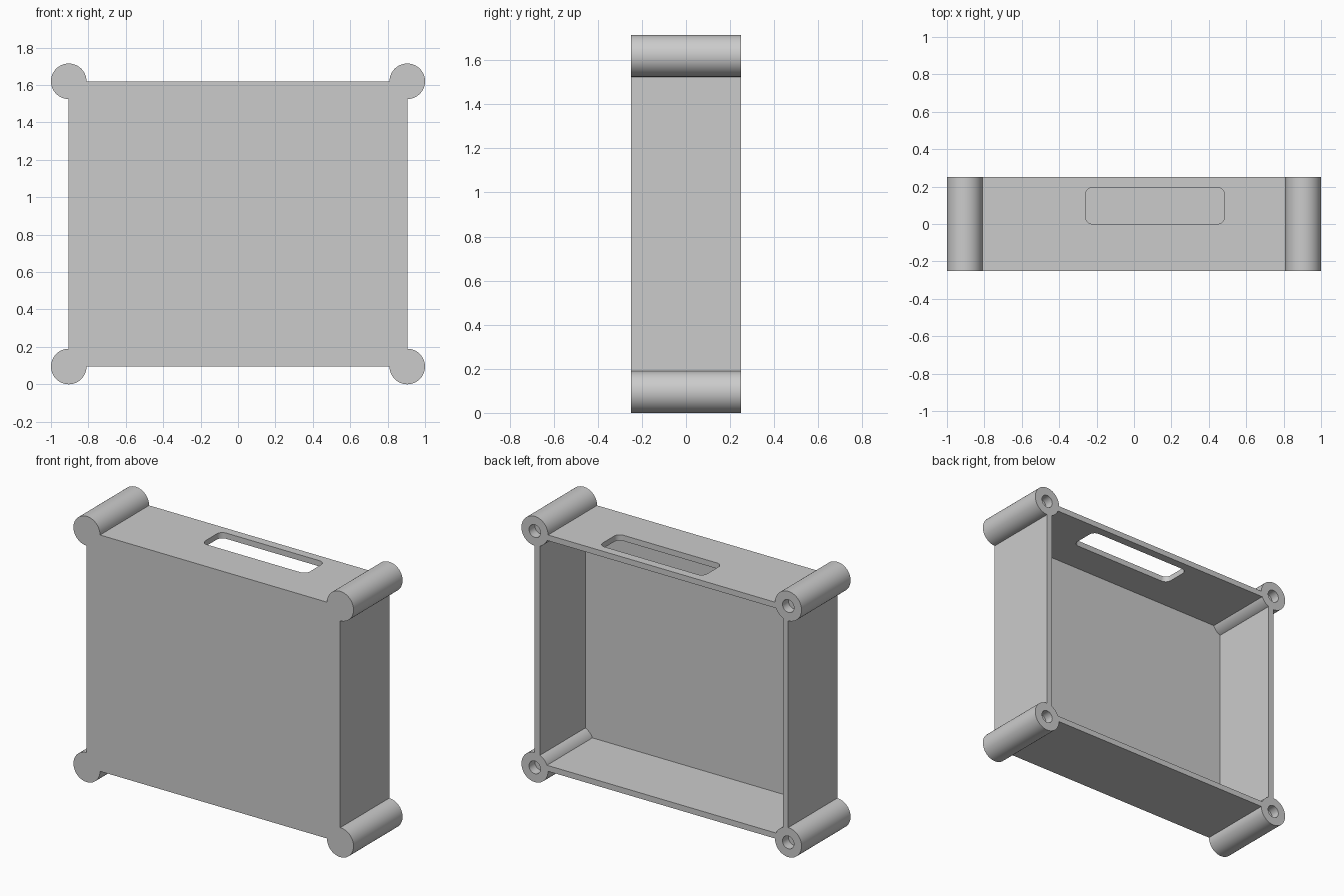
import bpy, bmesh
from math import sin, cos, asin, radians, degrees
from mathutils import Vector

cube = bpy.data.objects.get("Cube")
if cube:
    bpy.data.objects.remove(cube)

R = 0.095                  # corner post radius
X, ZLO, ZHI = 1 - R, R, 1.62
Y = 0.25                   # half depth
WALL = 0.037
CORNERS = [(X, ZHI), (-X, ZHI), (-X, ZLO), (X, ZLO)]

grey = bpy.data.materials.new("plain grey")
grey.use_nodes = True
grey.diffuse_color = (0.6, 0.6, 0.6, 1)
grey.node_tree.nodes["Principled BSDF"].inputs["Base Color"].default_value = grey.diffuse_color


def arc(cx, cy, r, start, end, steps):
    """Points on an arc, angles in degrees."""
    angles = [radians(start + (end - start) * i / steps) for i in range(steps + 1)]
    return [(cx + r * cos(a), cy + r * sin(a)) for a in angles]


def prism(name, outline, low, high, axis="y"):
    """Closed outline pushed along y or z."""
    bm = bmesh.new()
    place = (lambda p: (p[0], low, p[1])) if axis == "y" else (lambda p: (p[0], p[1], low))
    face = bm.faces.new([bm.verts.new(place(p)) for p in outline])
    new = bmesh.ops.extrude_face_region(bm, geom=[face])["geom"]
    step = Vector((0, high - low, 0)) if axis == "y" else Vector((0, 0, high - low))
    bmesh.ops.translate(bm, vec=step, verts=[v for v in new if isinstance(v, bmesh.types.BMVert)])
    bmesh.ops.recalc_face_normals(bm, faces=bm.faces)
    mesh = bpy.data.meshes.new(name)
    bm.to_mesh(mesh)
    bm.free()
    mesh.materials.append(grey)
    obj = bpy.data.objects.new(name, mesh)
    bpy.context.collection.objects.link(obj)
    return obj


def cut(target, cutter):
    cutter.hide_render = True
    mod = target.modifiers.new("cut", "BOOLEAN")
    mod.operation, mod.solver, mod.object = "DIFFERENCE", "EXACT", cutter
    bpy.context.view_layer.objects.active = target
    bpy.ops.object.modifier_apply(modifier=mod.name)
    bpy.data.objects.remove(cutter)


# Outer body with a round post at each corner, and the cavity that curves around the posts
outer, inner = [], []
lip = degrees(asin(WALL / R))
for k, (cx, cz) in enumerate(CORNERS):
    turn = 90 * k
    outer += arc(cx, cz, R, turn - 90, turn + 180, 48)
    inner += arc(cx, cz, R, turn + 270 - lip, turn + 180 + lip, 12)

body = prism("open_case", outer, -Y, Y)
cut(body, prism("cavity", inner, -Y + WALL, Y + 0.1))

# Rounded slot through the top wall
slot = []
cr = 0.04
for k, (cx, cy) in enumerate([(0.485, 0.195), (-0.26, 0.195), (-0.26, 0.0), (0.485, 0.0)]):
    sx, sy = (-1 if k in (0, 3) else 1), (-1 if k < 2 else 1)
    slot += arc(cx + sx * cr, cy + sy * cr, cr, 90 * k, 90 * k + 90, 8)
cut(body, prism("slot_cutter", slot, ZHI - 0.1, ZHI + 0.1, "z"))

# Blind screw holes in the back of the posts
for cx, cz in CORNERS:
    cut(body, prism("hole_cutter", arc(cx, cz, 0.041, 0, 348.75, 31), Y - 0.06, Y + 0.1))

# Smooth the round surfaces, keep edges sharp
bpy.ops.object.select_all(action="DESELECT")
body.select_set(True)
bpy.context.view_layer.objects.active = body
bpy.ops.object.shade_smooth_by_angle(angle=radians(30))
